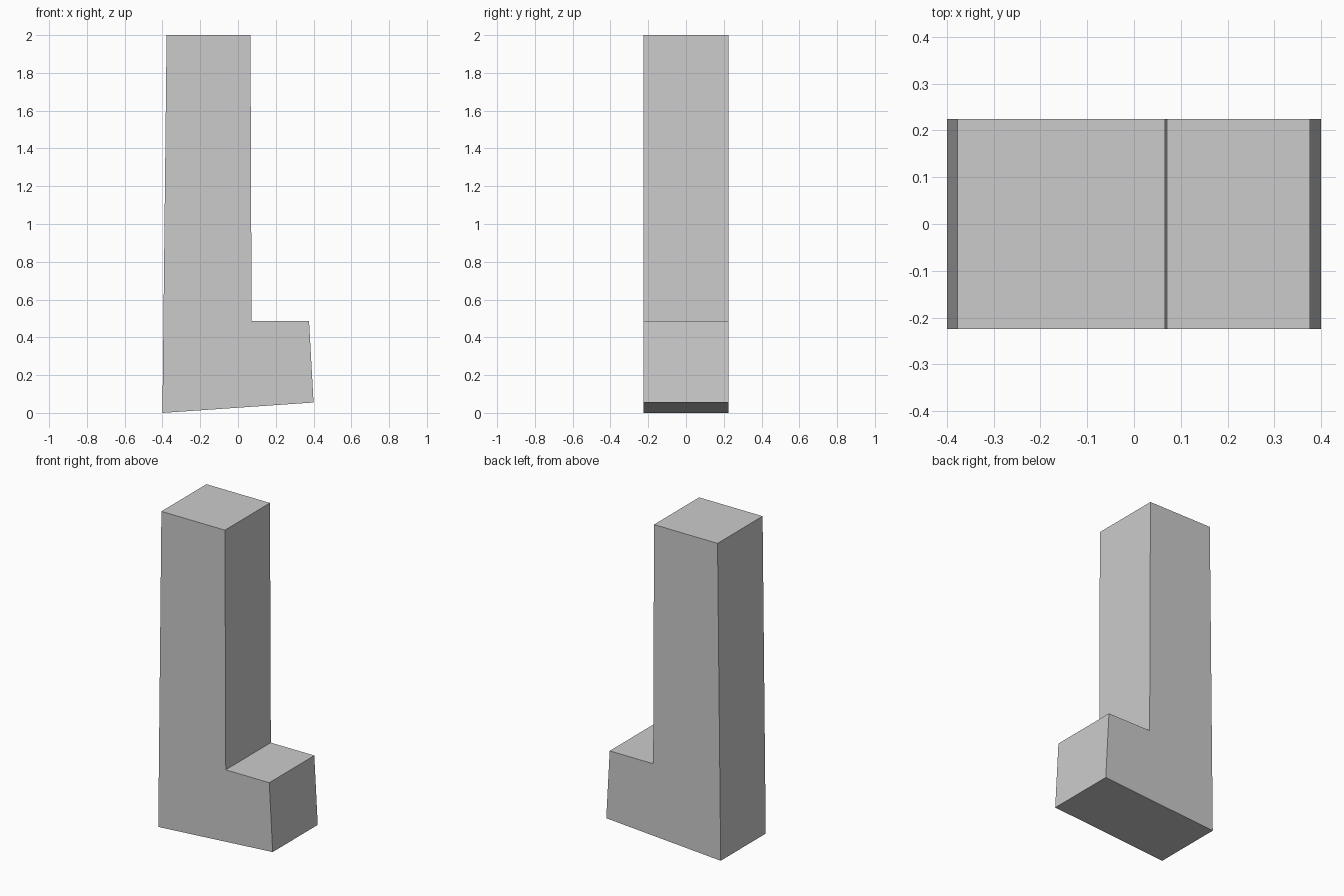
import bpy
import bmesh
from mathutils import Vector

cube = bpy.data.objects.get("Cube")
if cube:
    bpy.data.objects.remove(cube, do_unlink=True)

HALF_WIDTH = 0.225

# Plain grey material
grey = bpy.data.materials.new("light_grey")
grey.use_nodes = True
colour = (0.6, 0.6, 0.6, 1.0)
grey.diffuse_color = colour
grey.node_tree.nodes["Principled BSDF"].inputs["Base Color"].default_value = colour

# Side profile (x, z): slanted sole, toe, instep, shaft top
profile = [(-0.40, 0.0), (0.40, 0.055), (0.376, 0.487),
           (0.072, 0.487), (0.066, 2.0), (-0.378, 2.0)]

# Extrude the profile through the full depth
bm = bmesh.new()
front = bm.faces.new([bm.verts.new((x, -HALF_WIDTH, z)) for x, z in profile])
result = bmesh.ops.extrude_face_region(bm, geom=[front], use_keep_orig=True)
back_verts = [v for v in result["geom"] if isinstance(v, bmesh.types.BMVert)]
bmesh.ops.translate(bm, verts=back_verts, vec=Vector((0, 2 * HALF_WIDTH, 0)))
bmesh.ops.recalc_face_normals(bm, faces=bm.faces)

mesh = bpy.data.meshes.new("l_shaped_block")
bm.to_mesh(mesh)
bm.free()
mesh.materials.append(grey)
block = bpy.data.objects.new("l_shaped_block", mesh)
bpy.context.collection.objects.link(block)
